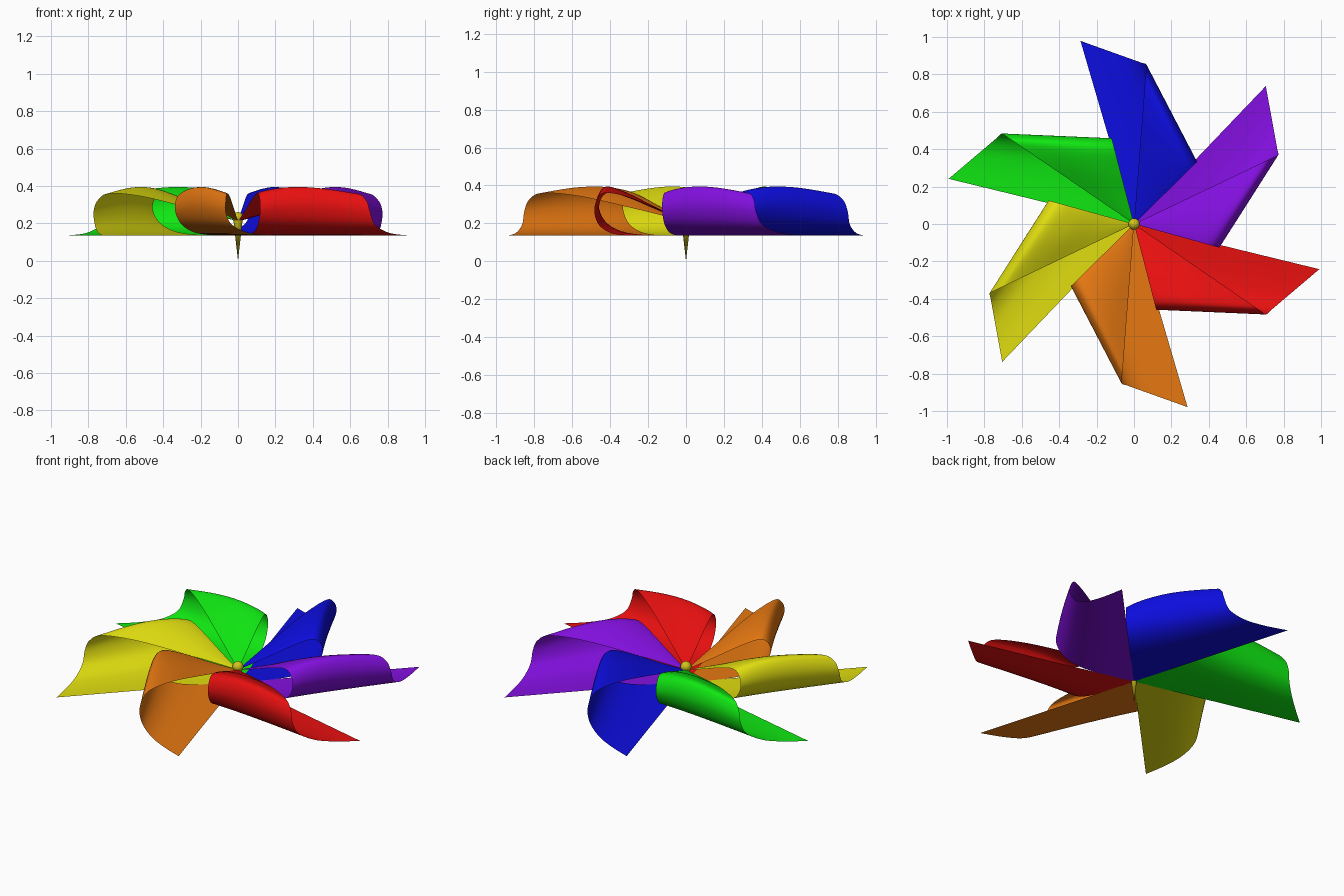
import bpy, bmesh, math
from mathutils import Vector, Matrix

cube = bpy.data.objects.get("Cube")
if cube:
    bpy.data.objects.remove(cube, do_unlink=True)

BASE = 0.135          # height of the flat edge of every vane
HUB = 0.23            # height of the hub ball
STEPS, SPANS = 54, 20


def material(name, rgb):
    m = bpy.data.materials.new(name)
    m.use_nodes = True
    m.diffuse_color = (*rgb, 1)
    m.node_tree.nodes["Principled BSDF"].inputs["Base Color"].default_value = (*rgb, 1)
    return m


def spline(points, t):
    """Smooth curve through the points, t from 0 to 1."""
    n = len(points) - 1
    i = min(int(t * n), n - 1)
    f = t * n - i
    a, b, c, d = (points[min(max(k, 0), n)] for k in range(i - 1, i + 3))
    return 0.5 * (2 * b + (c - a) * f + (2 * a - 5 * b + 4 * c - d) * f * f
                  + (3 * b - a - 3 * c + d) * f ** 3)


def add_object(name, bm, mat):
    mesh = bpy.data.meshes.new(name)
    bm.to_mesh(mesh)
    bm.free()
    mesh.materials.append(mat)
    mesh.shade_smooth()
    ob = bpy.data.objects.new(name, mesh)
    bpy.context.collection.objects.link(ob)
    return ob


# Inner edge: a loop that leaves the hub, curls up and returns (reach, height)
loop_profile = [(0, BASE), (0.2, 0.137), (0.34, 0.155), (0.43, 0.2), (0.472, 0.27),
                (0.46, 0.335), (0.41, 0.362), (0.3, 0.33), (0.15, 0.268), (0, 0.21)]
out = Vector((0.225, -0.419, 0)).normalized()
inner = [out * r + Vector((0, 0, z)) for r, z in loop_profile]

# Outer edge: from the tip to the fold corner, then over the top to the hub
tip, corner = Vector((1.02, 0, 0)), Vector((0.8, -0.303, 0))
rise = [(0, BASE), (0.35, 0.137), (0.67, 0.152), (0.91, 0.195), (1, 0.265)]
back = [(0.97, 0.325), (0.89, 0.36), (0.66, 0.343), (0.33, 0.28), (0, 0.21)]
outer = [tip.lerp(corner, f) + Vector((0, 0, z)) for f, z in rise]
outer += [corner * f + Vector((0, 0, z)) for f, z in back]


def vane(name, angle, mat):
    """Curled sheet stretched between the inner and outer edges."""
    bm = bmesh.new()
    grid = []
    for i in range(STEPS + 1):
        t = i / STEPS
        a, b = spline(inner, t), spline(outer, t)
        row = []
        for j in range(SPANS + 1):
            w = j / SPANS
            p = a.lerp(b, w)
            p.z += 0.17 * max(p.z - BASE, 0) * math.sin(math.pi * t) * math.sin(math.pi * w ** 0.8)
            p.z = max(p.z, BASE)
            row.append(bm.verts.new(p))
        grid.append(row)
    for r0, r1 in zip(grid, grid[1:]):
        for j in range(SPANS):
            bm.faces.new((r0[j], r1[j], r1[j + 1], r0[j + 1]))
    bmesh.ops.remove_doubles(bm, verts=bm.verts, dist=0.0005)
    bmesh.ops.rotate(bm, verts=bm.verts, matrix=Matrix.Rotation(angle, 3, "Z"))
    return add_object(name, bm, mat)


# Six vanes around the hub
yellow = material("yellow", (0.75, 0.73, 0.005))
colours = [
    ("red", material("red", (0.8, 0.005, 0.005))),
    ("purple", material("purple", (0.23, 0.005, 0.75))),
    ("blue", material("blue", (0.004, 0.004, 0.75))),
    ("green", material("green", (0.005, 0.8, 0.006))),
    ("yellow", yellow),
    ("orange", material("orange", (0.8, 0.19, 0.006))),
]
for k, (colour, mat) in enumerate(colours):
    vane(colour + "_vane", math.radians(-13.7 + 60 * k), mat)

# Pin with a round head
gold = material("pin_yellow", (0.65, 0.55, 0.01))
bm = bmesh.new()
bmesh.ops.create_uvsphere(bm, u_segments=24, v_segments=16, radius=0.03,
                          matrix=Matrix.Translation((0, 0, HUB)))
add_object("pin_head", bm, gold)
bm = bmesh.new()
bmesh.ops.create_cone(bm, segments=24, radius1=0, radius2=0.026, depth=HUB,
                      matrix=Matrix.Translation((0, 0, HUB / 2)))
bmesh.ops.remove_doubles(bm, verts=bm.verts, dist=0.0001)
add_object("pin_point", bm, gold)
